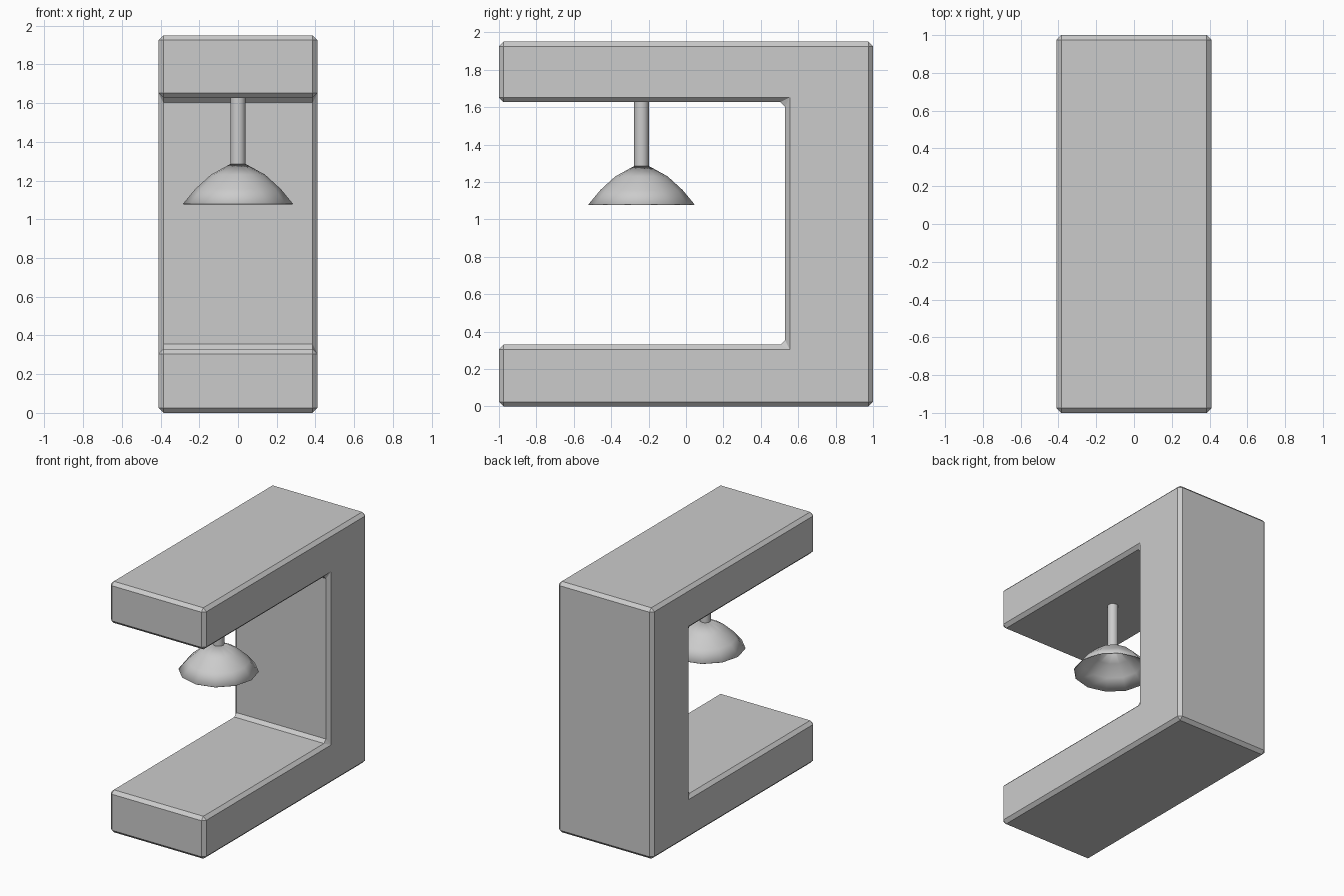
import bpy, bmesh, math

if "Cube" in bpy.data.objects:
    bpy.data.objects.remove(bpy.data.objects["Cube"])


def make_object(name, bm):
    bmesh.ops.recalc_face_normals(bm, faces=bm.faces)
    mesh = bpy.data.meshes.new(name)
    bm.to_mesh(mesh)
    bm.free()
    obj = bpy.data.objects.new(name, mesh)
    bpy.context.collection.objects.link(obj)
    return obj


def lathe(name, profile, y, sides):
    # Open surface of revolution around a vertical axis at (0, y)
    bm = bmesh.new()
    rings = []
    for r, z in profile:
        rings.append([bm.verts.new((r * math.cos(2 * math.pi * i / sides),
                                    y + r * math.sin(2 * math.pi * i / sides), z))
                      for i in range(sides)])
    for a, b in zip(rings, rings[1:]):
        for i in range(sides):
            j = (i + 1) % sides
            f = bm.faces.new((a[i], a[j], b[j], b[i]))
            f.smooth = True
    return make_object(name, bm)


# C-shaped frame: side profile extruded across x, all edges chamfered
profile = [(-1, 0), (1, 0), (1, 1.95), (-1, 1.95),
           (-1, 1.627), (0.53, 1.627), (0.53, 0.33), (-1, 0.33)]
bm = bmesh.new()
face = bm.faces.new([bm.verts.new((-0.41, y, z)) for y, z in profile])
ext = bmesh.ops.extrude_face_region(bm, geom=[face])
bmesh.ops.translate(bm, vec=(0.82, 0, 0),
                    verts=[g for g in ext["geom"] if isinstance(g, bmesh.types.BMVert)])
frame = make_object("c_frame", bm)
bevel = frame.modifiers.new("chamfer", "BEVEL")
bevel.width = 0.025
bevel.segments = 1
bevel.limit_method = "ANGLE"

# Hanging lamp: stem and thin open shade
LAMP_Y = -0.238
lathe("lamp_stem", [(0.04, 1.64), (0.04, 1.27)], LAMP_Y, 12)
shade = lathe("lamp_shade",
              [(0.04, 1.285), (0.14, 1.23), (0.22, 1.157), (0.284, 1.08)],
              LAMP_Y, 12)
solid = shade.modifiers.new("thickness", "SOLIDIFY")
solid.thickness = 0.006
solid.offset = -1
